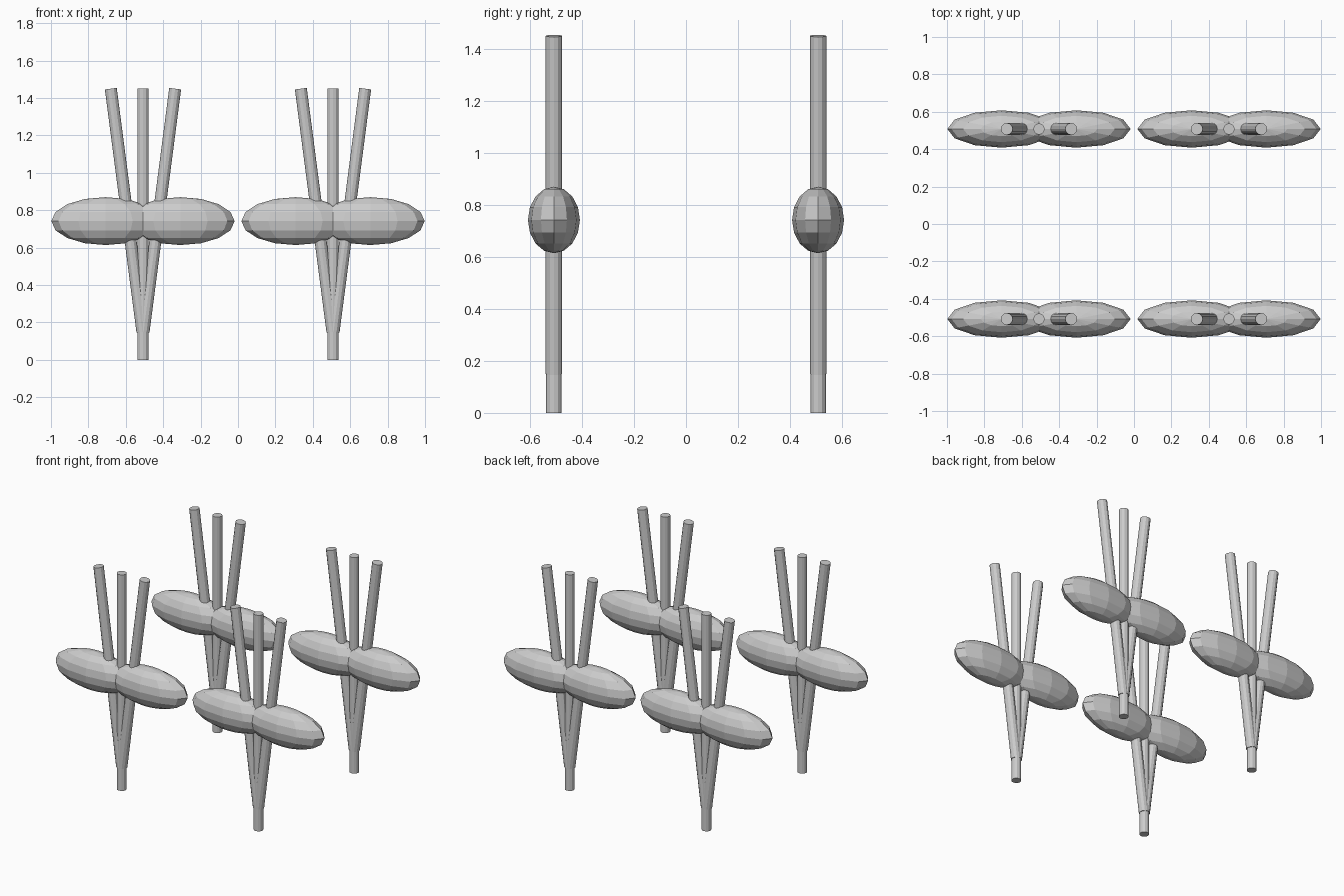
import bpy
from mathutils import Vector

if "Cube" in bpy.data.objects:
    bpy.data.objects.remove(bpy.data.objects["Cube"])


def rod(name, start, end, radius):
    a, b = Vector(start), Vector(end)
    d = b - a
    bpy.ops.mesh.primitive_cylinder_add(vertices=12, radius=radius, depth=d.length,
                                        location=(a + b) / 2)
    ob = bpy.context.object
    ob.rotation_euler = d.to_track_quat('Z', 'Y').to_euler()
    ob.name = name


def pod(name, location):
    bpy.ops.mesh.primitive_uv_sphere_add(segments=12, ring_count=8, radius=1,
                                         location=location)
    ob = bpy.context.object
    ob.scale = (0.29, 0.1, 0.128)
    # turn the segments so a vertex points along x
    ob.name = name


C = 0.508  # spacing of the four plants from the centre
for x in (-C, C):
    for y in (-C, C):
        # upright stem
        rod("upright_stem", (x, y, 0), (x, y, 1.45), 0.03)
        for s in (-1, 1):
            # leaning stems that fan out from the base
            rod("leaning_stem", (x + s * 0.003, y, 0.15), (x + s * 0.172, y, 1.45), 0.032)
            # overlapping long pods
            pod("pod", (x + s * 0.2, y, 0.742))
